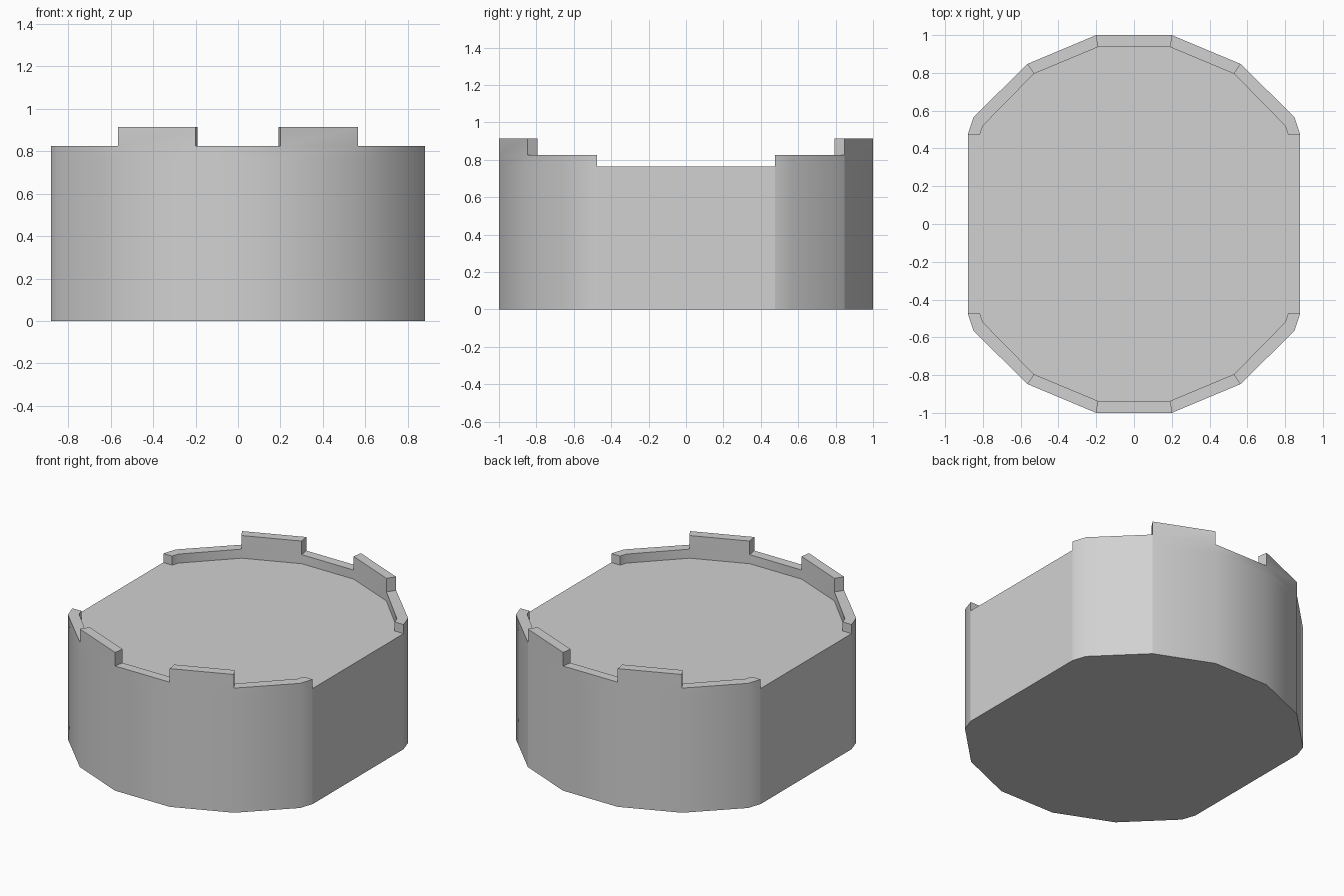
import bpy
import bmesh
from math import radians

cube = bpy.data.objects.get("Cube")
if cube:
    bpy.data.objects.remove(cube, do_unlink=True)

grey = bpy.data.materials.new("plain_grey")
grey.use_nodes = True
colour = (0.64, 0.64, 0.64, 1)
grey.diffuse_color = colour
grey.node_tree.nodes["Principled BSDF"].inputs["Base Color"].default_value = colour

# Heights: floor slab, low rim, raised rim blocks
FLOOR, LOW, HIGH = 0.765, 0.825, 0.915

# One quarter of the plan, from the open side to the end wall
OUTER = [(0.88, 0.475), (0.85, 0.565), (0.565, 0.847), (0.2, 1.0)]
INNER = [(0.815, 0.475), (0.80, 0.52), (0.53, 0.795), (0.19, 0.937)]


def half_arc(quarter, end):
    """Mirror a quarter into the arc for one end (end = 1 back, -1 front)."""
    arc = quarter + [(-x, y) for x, y in reversed(quarter)]
    return [(x * end, y * end) for x, y in arc]


bm = bmesh.new()
verts = {}


def vert(point, z):
    key = (round(point[0], 4), round(point[1], 4), z)
    if key not in verts:
        verts[key] = bm.verts.new(key)
    return verts[key]


def face(*corners):
    bm.faces.new([vert(p, z) for p, z in corners])


def wall(a, b, levels):
    for low, high in zip(levels, levels[1:]):
        face((a, low), (b, low), (b, high), (a, high))


arcs = [(half_arc(OUTER, end), half_arc(INNER, end)) for end in (1, -1)]
for outer, inner in arcs:
    last = len(outer) - 2
    for i in range(last + 1):
        a, b, c, d = outer[i], outer[i + 1], inner[i], inner[i + 1]
        raised = i in (2, last - 2)
        top = HIGH if raised else LOW
        extra = [HIGH] if raised else []
        # Outer and inner wall, then the rim top
        wall(a, b, [0, FLOOR, LOW] + extra)
        wall(d, c, [FLOOR, LOW] + extra)
        face((a, top), (b, top), (d, top), (c, top))
        # Ends of raised blocks
        if raised:
            wall(c, a, [LOW, HIGH])
            wall(b, d, [LOW, HIGH])
    # Ends of the rim at the open sides
    wall(inner[0], outer[0], [FLOOR, LOW])
    wall(outer[-1], inner[-1], [FLOOR, LOW])

# Flat open sides, underside and recessed floor
back, front = arcs
wall(back[0][-1], front[0][0], [0, FLOOR])
wall(front[0][-1], back[0][0], [0, FLOOR])
face(*[(p, 0) for p in reversed(back[0] + front[0])])
floor_plan = []
for outer, inner in arcs:
    floor_plan += [outer[0]] + inner + [outer[-1]]
face(*[(p, FLOOR) for p in floor_plan])

bmesh.ops.recalc_face_normals(bm, faces=bm.faces[:])

# Rounded ends are smooth, with crisp corners at the flat sides
for f in bm.faces:
    f.smooth = True
for e in bm.edges:
    x, y, _ = (e.verts[0].co + e.verts[1].co) / 2
    side_corner = abs(x) > 0.87
    crease = 0.5 < x < 0.6 and 0.84 < y < 0.86
    soft = len(e.link_faces) == 2 and e.calc_face_angle(0) < radians(32)
    e.smooth = soft and not side_corner and not crease

mesh = bpy.data.meshes.new("tower_base")
bm.to_mesh(mesh)
bm.free()
mesh.materials.append(grey)
bpy.context.collection.objects.link(bpy.data.objects.new("tower_base", mesh))
